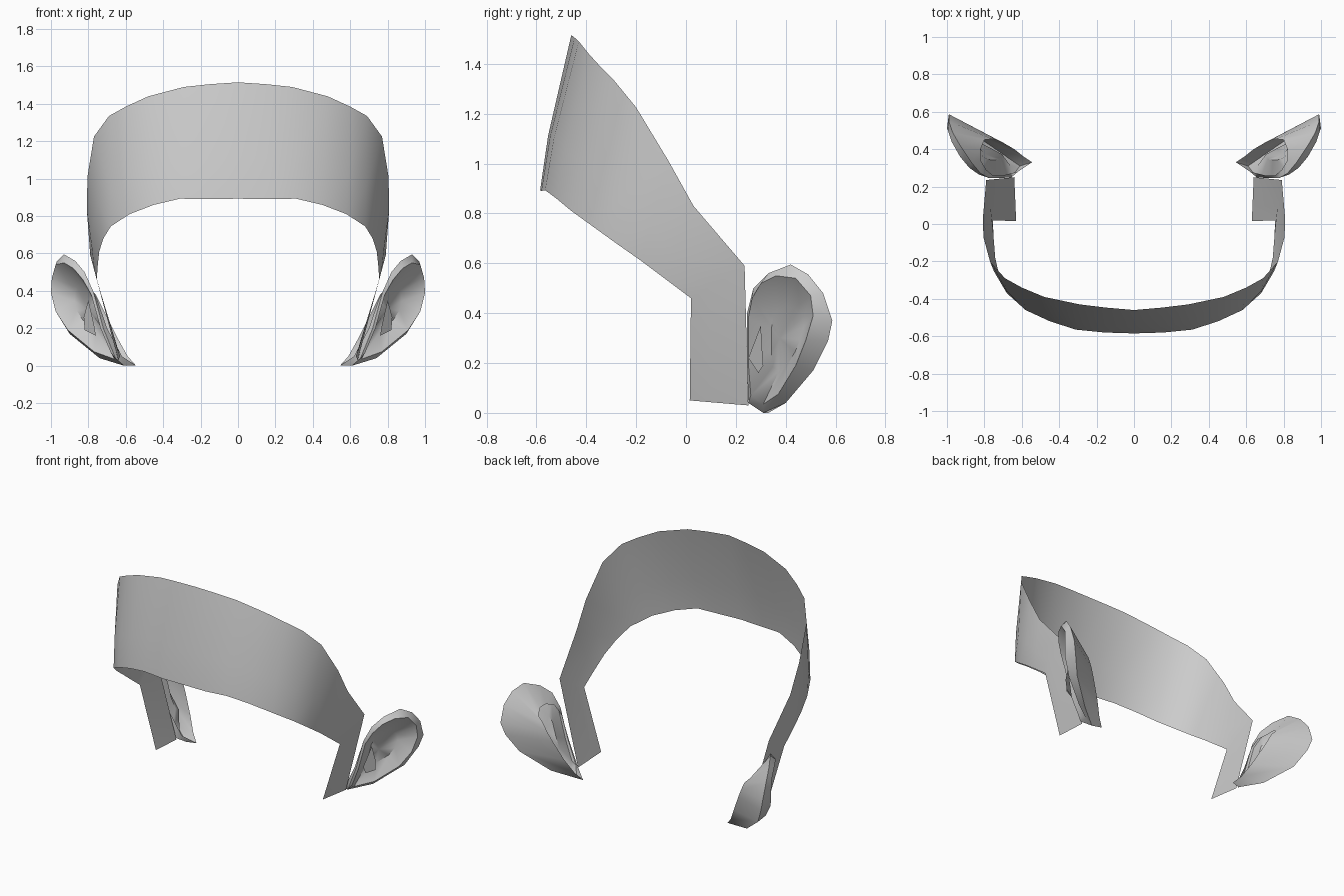
import bpy
import bmesh
from mathutils import Vector


def loft(name, rows, closed=False, tip=None, flap=None):
    """Skin a sheet through matching rows of points and mirror it over x = 0."""
    bm = bmesh.new()
    grid = [[bm.verts.new(p) for p in row] for row in rows]
    n = len(rows[0])
    for a, b in zip(grid, grid[1:]):
        for i in range(n if closed else n - 1):
            j = (i + 1) % n
            bm.faces.new((a[i], a[j], b[j], b[i]))
    if tip is not None:
        t = bm.verts.new(tip)
        for i in range(n):
            bm.faces.new((grid[-1][i], grid[-1][(i + 1) % n], t))
    if flap:
        bm.faces.new([bm.verts.new(p) for p in flap])
    bmesh.ops.recalc_face_normals(bm, faces=bm.faces)
    mesh = bpy.data.meshes.new(name)
    bm.to_mesh(mesh)
    bm.free()
    ob = bpy.data.objects.new(name, mesh)
    bpy.context.collection.objects.link(ob)
    mod = ob.modifiers.new("Mirror", 'MIRROR')
    mod.merge_threshold = 0.001
    bpy.ops.object.select_all(action='DESELECT')
    ob.select_set(True)
    bpy.context.view_layer.objects.active = ob
    bpy.ops.object.shade_smooth_by_angle(angle=0.8)
    return ob


# Forehead band: upper and lower edges from centre to the side tab
upper = [(0, -.46, 1.515), (.15, -.447, 1.505), (.29, -.43, 1.49), (.48, -.39, 1.44),
         (.60, -.34, 1.385), (.69, -.29, 1.335), (.77, -.20, 1.225), (.805, -.07, 1.01),
         (.808, .03, .83), (.79, .235, .59), (.64, .25, .03)]
lower = [(0, -.585, .893), (.16, -.58, .89), (.31, -.565, .893), (.45, -.52, .86),
         (.58, -.46, .81), (.68, -.37, .745), (.72, -.28, .68), (.742, -.18, .61),
         (.75, -.08, .535), (.755, .02, .46), (.63, .015, .05)]
middle = []
for i, (u, l) in enumerate(zip(upper, lower)):
    m = Vector(l).lerp(Vector(u), .35)
    if i < 6:
        m.y -= .012      # slight forward bulge of the forehead
    elif i < 9:
        m.x += .012
    middle.append(m)
loft("forehead_band", [lower, middle, upper])

# Ear: open back edge, outer outline, folded rim, bowl
back_edge = [(.545, .33, 0), (.59, .36, .05), (.64, .40, .14), (.70, .435, .26),
             (.73, .45, .32), (.76, .455, .38), (.80, .45, .42), (.82, .40, .45),
             (.82, .34, .45), (.79, .29, .43), (.755, .26, .36), (.70, .26, .20),
             (.62, .28, .05)]
outline = [(.61, .31, 0), (.74, .40, .04), (.90, .51, .17), (.965, .57, .29),
           (.99, .587, .37), (.99, .55, .48), (.97, .49, .555), (.93, .42, .595),
           (.87, .33, .56), (.82, .27, .50), (.775, .245, .40), (.72, .245, .20),
           (.655, .25, .04)]
rim = [(.66, .31, .035), (.77, .37, .075), (.91, .44, .19), (.975, .48, .29),
       (1.0, .51, .39), (.995, .50, .47), (.975, .44, .54), (.93, .36, .55),
       (.88, .30, .52), (.83, .265, .46), (.785, .25, .38), (.735, .25, .20),
       (.68, .26, .07)]
center = Vector((.80, .375, .30))
bowl = [Vector(p).lerp(center, .5) + Vector((-.025, .03, 0)) for p in rim]
tragus = [(.77, .25, .22), (.76, .29, .16), (.82, .31, .19), (.825, .305, .26), (.80, .30, .35)]
loft("ears", [back_edge, outline, rim, bowl], closed=True, tip=center, flap=tragus)
